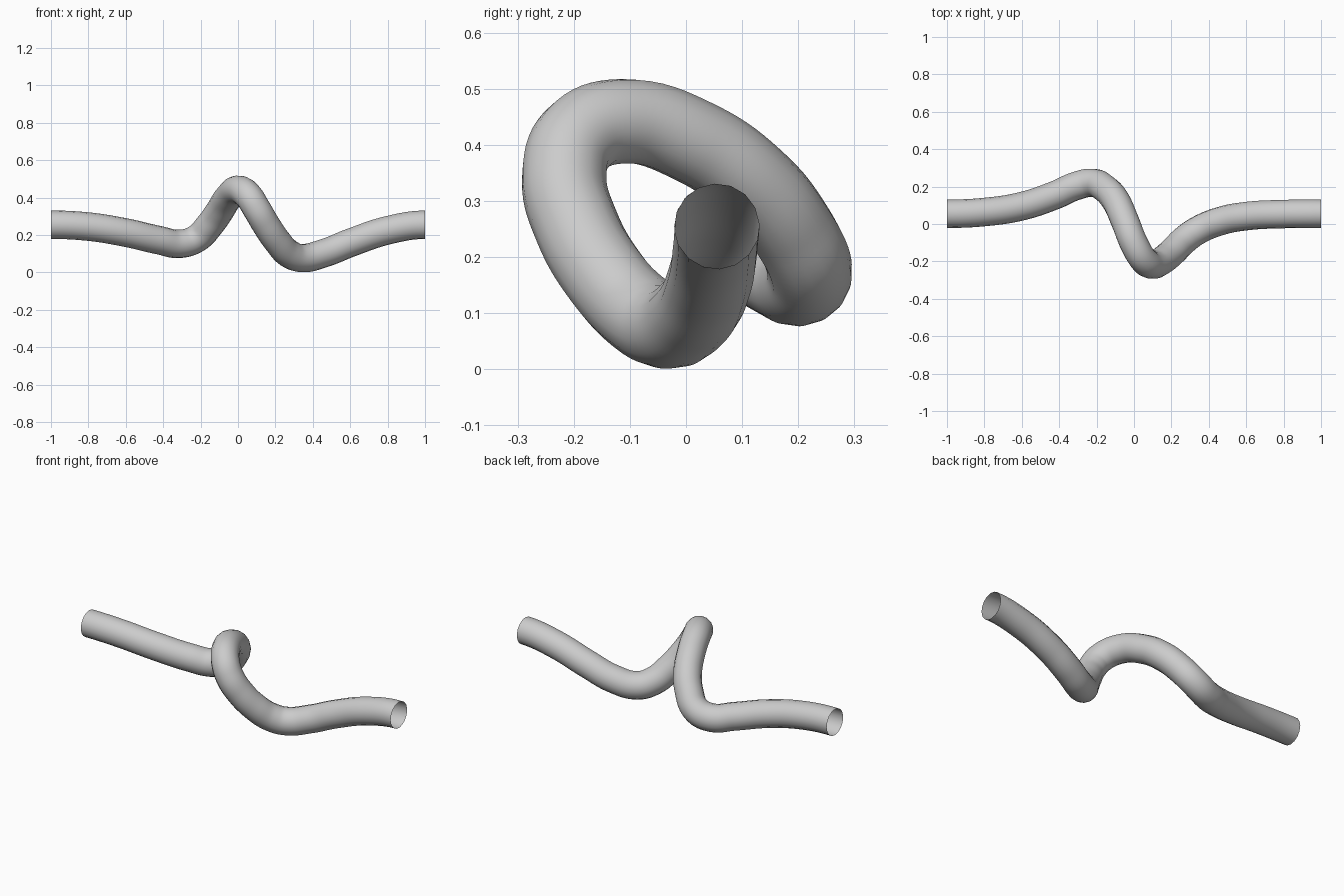
import bpy

if "Cube" in bpy.data.objects:
    bpy.data.objects.remove(bpy.data.objects["Cube"])

# Centreline of the bent pipe (x, y, z)
PATH = [
    (-1.00, 0.055, 0.255), (-0.80, 0.064, 0.245), (-0.60, 0.095, 0.213),
    (-0.42, 0.155, 0.172), (-0.31, 0.203, 0.153), (-0.22, 0.220, 0.182),
    (-0.15, 0.185, 0.255), (-0.10, 0.128, 0.325), (-0.05, 0.020, 0.403),
    (0.005, -0.115, 0.442), (0.055, -0.195, 0.410), (0.10, -0.217, 0.340),
    (0.15, -0.195, 0.255), (0.21, -0.145, 0.167), (0.27, -0.085, 0.102),
    (0.34, -0.035, 0.077), (0.46, 0.015, 0.103), (0.60, 0.042, 0.158),
    (0.80, 0.053, 0.225), (1.00, 0.055, 0.255),
]
RADIUS = 0.076

curve = bpy.data.curves.new("pipe_path", "CURVE")
curve.dimensions = "3D"
curve.bevel_depth = RADIUS
curve.bevel_resolution = 6
curve.resolution_u = 8
curve.use_fill_caps = False

spline = curve.splines.new("BEZIER")
spline.bezier_points.add(len(PATH) - 1)
for point, co in zip(spline.bezier_points, PATH):
    point.co = co
    point.handle_left_type = point.handle_right_type = "AUTO"

# End handles lie along x so that the open ends are cut square
for point in (spline.bezier_points[0], spline.bezier_points[-1]):
    point.handle_left_type = point.handle_right_type = "FREE"
    x, y, z = point.co
    point.handle_left = (x - 0.07, y, z)
    point.handle_right = (x + 0.07, y, z)

# Bent pipe with open ends, as a smooth mesh
pipe = bpy.data.objects.new("bent_pipe", curve)
bpy.context.collection.objects.link(pipe)
bpy.context.view_layer.objects.active = pipe
pipe.select_set(True)
bpy.ops.object.convert(target="MESH")
pipe = bpy.context.object
pipe.name = "bent_pipe"
bpy.ops.object.shade_smooth()
